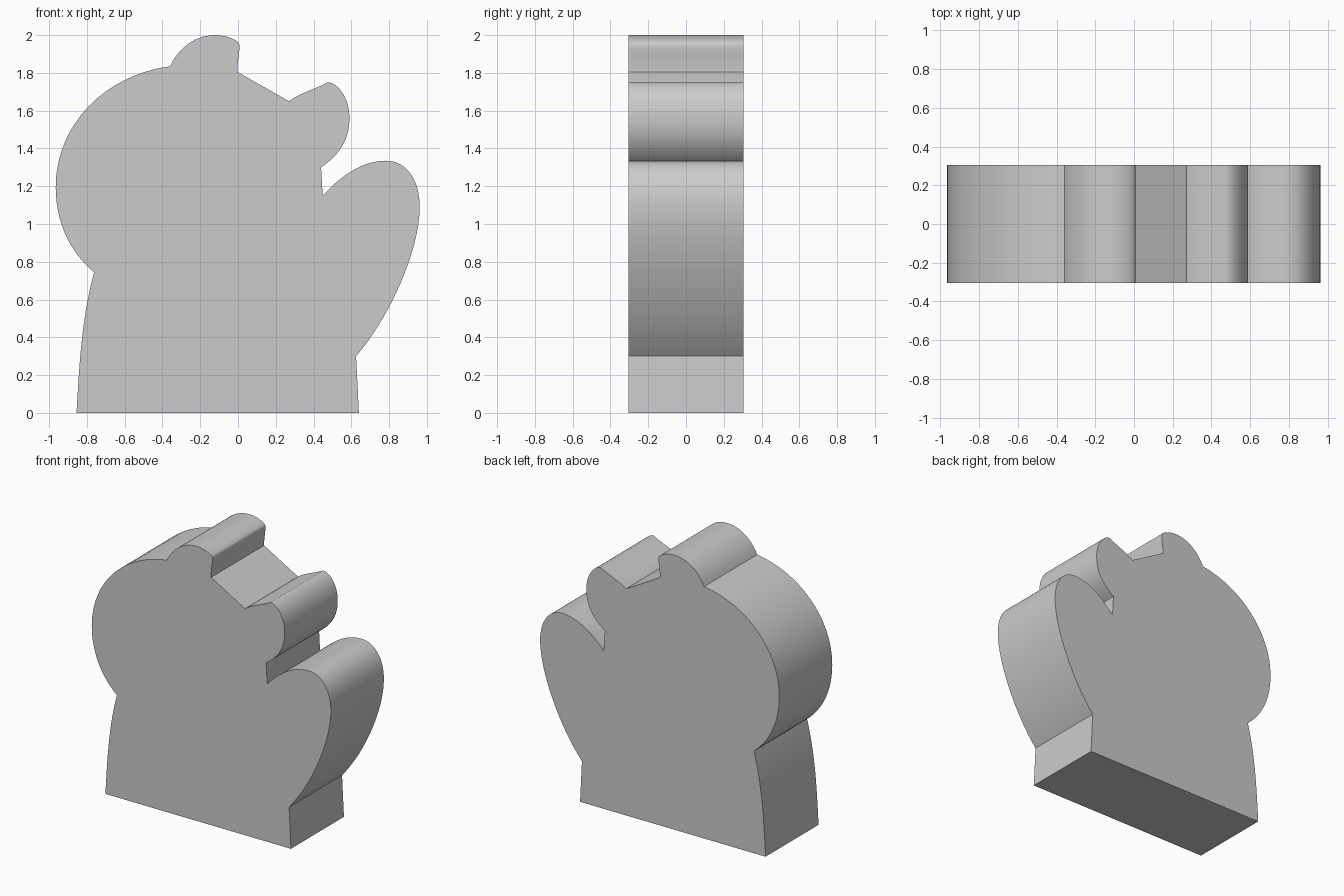
import bpy, bmesh, math
from mathutils import Vector
from mathutils.geometry import interpolate_bezier

if "Cube" in bpy.data.objects:
    bpy.data.objects.remove(bpy.data.objects["Cube"])

HALF_DEPTH = 0.305
START = (-0.855, 0.0)
# Outline in x, z: one point = straight edge, three points = bezier (handle, handle, end)
SEGMENTS = [
    # left side of the body
    [(-0.84, 0.25), (-0.83, 0.49), (-0.762, 0.745)],
    # round head
    [(-0.89, 0.85), (-0.965, 1.01), (-0.965, 1.195)],
    [(-0.965, 1.53), (-0.70, 1.79), (-0.36, 1.835)],
    # upper ear
    [(-0.31, 1.94), (-0.22, 2.0), (-0.12, 2.0)],
    [(-0.07, 2.0), (-0.01, 1.98), (0.005, 1.955)],
    [(0.015, 1.93), (-0.005, 1.87), (-0.003, 1.805)],
    # flat between the ears
    [(0.27, 1.65)],
    # lower ear
    [(0.32, 1.69), (0.40, 1.71), (0.475, 1.75)],
    [(0.52, 1.75), (0.59, 1.68), (0.59, 1.56)],
    [(0.59, 1.44), (0.53, 1.36), (0.44, 1.30)],
    [(0.448, 1.15)],
    # paw or tail on the right
    [(0.55, 1.26), (0.66, 1.335), (0.785, 1.335)],
    [(0.89, 1.335), (0.962, 1.235), (0.962, 1.09)],
    [(0.962, 0.86), (0.80, 0.50), (0.625, 0.30)],
    # right side of the base
    [(0.64, 0.0)],
]


def outline(start, segments, steps=16):
    pts = [Vector(start)]
    for seg in segments:
        if len(seg) == 1:
            pts.append(Vector(seg[0]))
        else:
            h1, h2, end = (Vector(p) for p in seg)
            pts += interpolate_bezier(pts[-1], h1, h2, end, steps + 1)[1:]
    return pts


# Extrude the silhouette from front to back
bm = bmesh.new()
face = bm.faces.new([bm.verts.new((p[0], -HALF_DEPTH, p[1]))
                     for p in outline(START, SEGMENTS)])
ext = bmesh.ops.extrude_face_region(bm, geom=[face], use_keep_orig=True)
back = [g for g in ext["geom"] if isinstance(g, bmesh.types.BMVert)]
bmesh.ops.translate(bm, verts=back, vec=(0, 2 * HALF_DEPTH, 0))
bmesh.ops.recalc_face_normals(bm, faces=bm.faces)
mesh = bpy.data.meshes.new("animal_silhouette")
bm.to_mesh(mesh)
bm.free()

body = bpy.data.objects.new("animal_silhouette", mesh)
bpy.context.collection.objects.link(body)
bpy.context.view_layer.objects.active = body
body.select_set(True)
bpy.ops.object.shade_smooth_by_angle(angle=math.radians(25))
